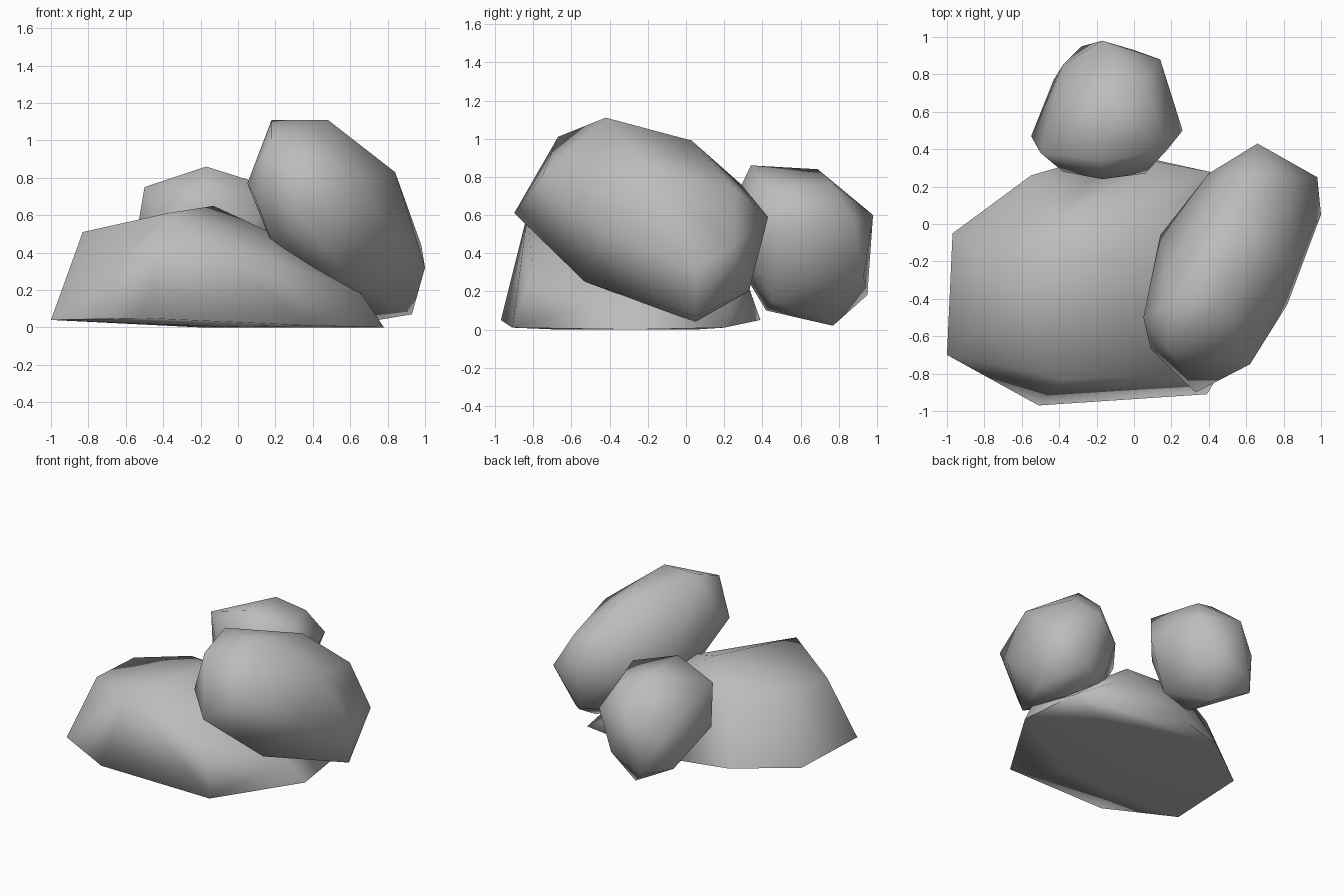
import bpy
import bmesh
import math

default_cube = bpy.data.objects.get("Cube")
if default_cube:
    bpy.data.objects.remove(default_cube, do_unlink=True)


def make_material(name, colour):
    material = bpy.data.materials.new(name)
    material.use_nodes = True
    material.diffuse_color = colour
    shader = material.node_tree.nodes["Principled BSDF"]
    shader.inputs["Base Color"].default_value = colour
    shader.inputs["Roughness"].default_value = 0.9
    return material


def make_rock(name, corners, material, sharp_angle):
    """Wrap a faceted boulder around its corner points and shade it softly."""
    bm = bmesh.new()
    for corner in corners:
        bm.verts.new(corner)
    hull = bmesh.ops.convex_hull(bm, input=bm.verts[:])
    inner = [v for v in hull["geom_interior"] if isinstance(v, bmesh.types.BMVert)]
    bmesh.ops.delete(bm, geom=inner, context="VERTS")
    bmesh.ops.recalc_face_normals(bm, faces=bm.faces[:])

    mesh = bpy.data.meshes.new(name)
    bm.to_mesh(mesh)
    bm.free()
    mesh.materials.append(material)
    rock = bpy.data.objects.new(name, mesh)
    bpy.context.collection.objects.link(rock)

    bpy.ops.object.select_all(action="DESELECT")
    rock.select_set(True)
    bpy.context.view_layer.objects.active = rock
    bpy.ops.object.shade_smooth_by_angle(angle=math.radians(sharp_angle))
    return rock


stone_grey = make_material("stone grey", (0.5, 0.5, 0.5, 1.0))

# Broad slab lying flat: foot, underside, then crown
slab_foot = [
    (-1, -.7, .04), (-.97, -.05, .04), (-.55, .26, .04), (-.1, .39, .05),
    (.72, .2, .01), (.78, -.28, 0), (.39, -.91, .01), (-.51, -.97, .05),
]
slab_underside = [(-.2, -.35, 0), (.04, -.67, 0), (-.4, -.7, .015), (.3, .05, 0)]
slab_crown = [
    (-.83, -.57, .51), (-.8, -.15, .51), (-.38, -.83, .61), (.22, -.81, .35),
    (-.13, -.17, .65), (-.42, .02, .56), (.17, -.36, .51), (.15, .1, .48),
    (.13, .33, .22), (.66, -.35, .18), (.3, -.82, .27), (.4, .28, .2),
]
make_rock("slab_rock", slab_foot + slab_underside + slab_crown, stone_grey, 100)

# Long boulder leaning on the slab: top, waist, then base
leaning_top = [
    (.18, -.42, 1.11), (.48, -.42, 1.11), (.18, -.67, 1.01),
    (.54, .03, .99), (.84, -.2, .83), (.79, .26, .74), (.56, .29, .76),
]
leaning_waist = [
    (.33, -.9, .61), (.09, -.67, .7), (.05, -.5, .77), (.14, -.06, .56),
    (.4, .27, .52), (.66, .43, .59), (.98, .25, .44), (.82, -.43, .52),
    (.62, -.75, .81),
]
leaning_base = [
    (1, .05, .32), (.93, .05, .07), (.75, .05, .04), (.59, -.53, .25),
    (.7, .33, .2), (.2, -.4, .4), (.4, .1, .2),
]
make_rock("leaning_rock", leaning_top + leaning_waist + leaning_base, stone_grey, 80)

# Small round boulder behind: top, waist, then base
back_top = [
    (-.5, .38, .75), (-.17, .34, .86), (-.15, .69, .84), (.05, .77, .76),
    (.18, .4, .75),
]
back_waist = [
    (-.55, .47, .45), (-.38, .85, .45), (-.17, .98, .6), (.14, .88, .57),
    (.26, .5, .5), (-.38, .28, .5), (.06, .27, .5), (-.17, .24, .65),
]
back_base = [
    (-.43, .77, .2), (-.28, .95, .18), (0, .93, .28), (-.1, .77, .02),
    (-.15, .42, .1), (.1, .45, .15), (-.2, .33, .25),
]
make_rock("back_rock", back_top + back_waist + back_base, stone_grey, 80)
